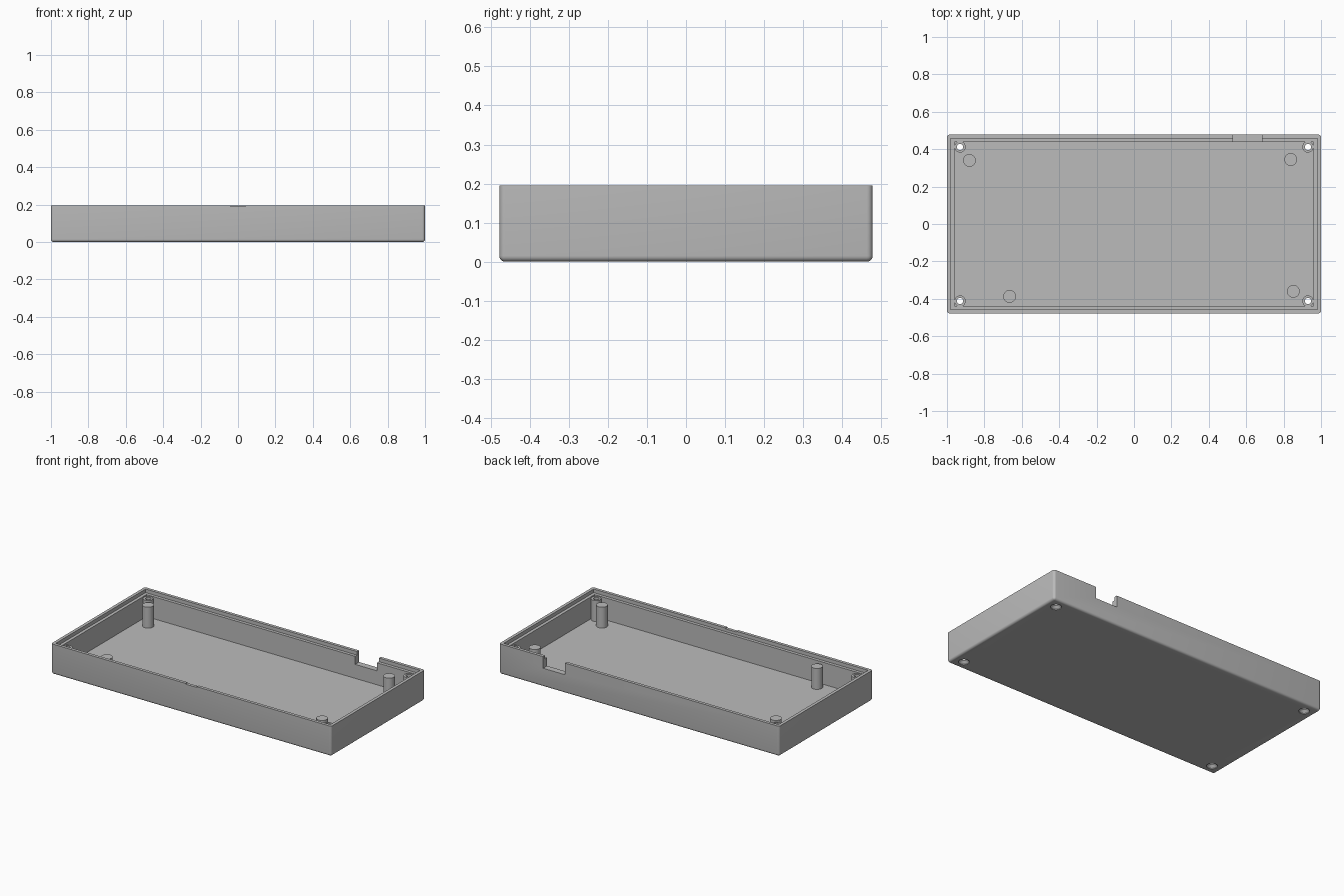
import bpy, bmesh, math
from mathutils import Vector, Matrix

if "Cube" in bpy.data.objects:
    bpy.data.objects.remove(bpy.data.objects["Cube"], do_unlink=True)

HX, HY, TOP, FLOOR = 1.0, 0.478, 0.195, 0.03
LEDGE, POST_TOP = 0.172, 0.165

grey = bpy.data.materials.new("plain_grey")
grey.use_nodes = True
colour = (0.5, 0.5, 0.5, 1)
grey.diffuse_color = colour
grey.node_tree.nodes["Principled BSDF"].inputs["Base Color"].default_value = colour


def finish(name, bm):
    bmesh.ops.recalc_face_normals(bm, faces=bm.faces)
    mesh = bpy.data.meshes.new(name)
    bm.to_mesh(mesh)
    bm.free()
    mesh.materials.append(grey)
    ob = bpy.data.objects.new(name, mesh)
    bpy.context.collection.objects.link(ob)
    return ob


def box_bm(lo, hi):
    lo, hi = Vector(lo), Vector(hi)
    bm = bmesh.new()
    bmesh.ops.create_cube(bm, size=1)
    bmesh.ops.scale(bm, vec=hi - lo, verts=bm.verts)
    bmesh.ops.translate(bm, vec=(lo + hi) / 2, verts=bm.verts)
    return bm


def lathe(name, profile, x, y, closed=False, steps=32):
    """Spin an (r, z) profile around a vertical axis at x, y."""
    bm = bmesh.new()
    verts = [bm.verts.new((r, 0, z)) for r, z in profile]
    edges = [bm.edges.new(pair) for pair in zip(verts, verts[1:])]
    if closed:
        edges.append(bm.edges.new((verts[-1], verts[0])))
    bmesh.ops.spin(bm, geom=verts + edges, axis=(0, 0, 1), cent=(0, 0, 0),
                   angle=math.tau, steps=steps)
    bmesh.ops.remove_doubles(bm, verts=bm.verts, dist=1e-5)
    bmesh.ops.translate(bm, vec=(x, y, 0), verts=bm.verts)
    return finish(name, bm)


def cut(target, cutter):
    mod = target.modifiers.new("cut", 'BOOLEAN')
    mod.operation, mod.solver, mod.object = 'DIFFERENCE', 'EXACT', cutter
    bpy.context.view_layer.objects.active = target
    bpy.ops.object.modifier_apply(modifier=mod.name)
    bpy.data.objects.remove(cutter, do_unlink=True)


def smooth(ob):
    bpy.ops.object.select_all(action='DESELECT')
    ob.select_set(True)
    bpy.context.view_layer.objects.active = ob
    bpy.ops.object.shade_smooth_by_angle(angle=math.radians(35))


# Tray body with rounded uprights and underside edge
bm = box_bm((-HX, -HY, 0), (HX, HY, TOP))
rounded = [e for e in bm.edges if min(v.co.z for v in e.verts) < 0.01]
bmesh.ops.bevel(bm, geom=rounded, offset=0.015, segments=5, profile=0.5,
                affect='EDGES')
tray = finish("tray_body", bm)

# Main cavity and the stepped lip around the rim
for inset, bottom in ((0.04, FLOOR), (0.02, LEDGE)):
    cut(tray, finish("cavity_cutter", box_bm(
        (inset - HX, inset - HY, bottom), (HX - inset, HY - inset, 0.3))))

# Cable notch in the back wall, shallow dip in the front rim
cut(tray, finish("notch_cutter", box_bm((0.53, 0.4, 0.12), (0.685, 0.6, 0.3))))
cut(tray, finish("dip_cutter", box_bm((-0.04, -0.6, 0.19), (0.04, -0.457, 0.3))))

# Hollow screw posts in the corners, with countersunk holes below
corners = [("left" if sx > 0 else "right", "back" if sy > 0 else "front",
            sx * 0.93, sy * 0.412) for sx in (-1, 1) for sy in (-1, 1)]
HOLE, POST = 0.017, 0.03
for side, end, x, y in corners:
    cut(tray, lathe("hole_cutter", [(0, -0.01), (0.032, -0.01), (0.032, 0.004),
                                    (HOLE, 0.02), (HOLE, 0.1), (0, 0.1)], x, y))
    post = lathe(f"screw_post_{end}_{side}",
                 [(HOLE, 0.028), (POST, 0.028), (POST, POST_TOP), (HOLE, POST_TOP)],
                 x, y, closed=True)
    smooth(post)
smooth(tray)

# Solid support pillars standing on the floor
pillars = {"back_right": (-0.88, 0.34), "back_left": (0.838, 0.345),
           "front_right": (-0.665, -0.387), "front_left": (0.852, -0.36)}
for place, (x, y) in pillars.items():
    smooth(lathe(f"support_pillar_{place}",
                 [(0, FLOOR - 0.002), (0.034, FLOOR - 0.002),
                  (0.034, POST_TOP), (0, POST_TOP)], x, y))
